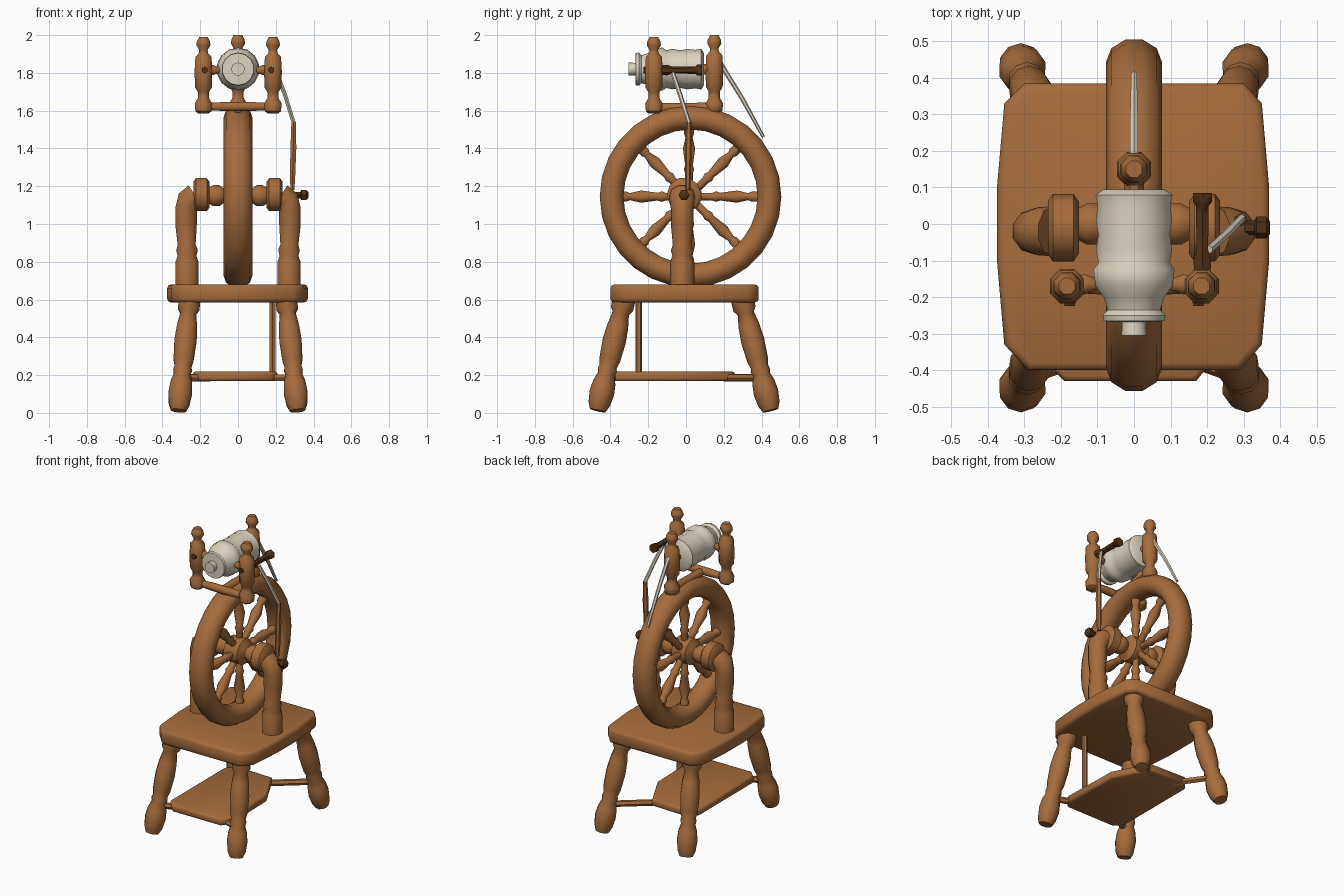
import bpy, bmesh, math
from mathutils import Vector, Matrix


def material(name, rgb):
    m = bpy.data.materials.new(name)
    m.diffuse_color = (*rgb, 1)
    return m


WOOD = material("warm_wood", (0.38, 0.15, 0.046))
WOOL = material("cream_wool", (0.72, 0.65, 0.52))
DARK = material("dark_wood", (0.085, 0.03, 0.007))


def finish(name, bm, mat, angle=45):
    bmesh.ops.recalc_face_normals(bm, faces=bm.faces)
    me = bpy.data.meshes.new(name)
    bm.to_mesh(me)
    bm.free()
    me.materials.append(mat)
    me.shade_smooth()
    me.set_sharp_from_angle(angle=math.radians(angle))
    ob = bpy.data.objects.new(name, me)
    bpy.context.collection.objects.link(ob)
    return ob


def tube(name, pts, radii, mat=WOOD, sides=10, angle=45):
    """Round sweep along a path with one radius per point."""
    pts = [Vector(p) for p in pts]
    bm = bmesh.new()
    rings = []
    for i, p in enumerate(pts):
        t = (pts[min(i + 1, len(pts) - 1)] - pts[max(i - 1, 0)]).normalized()
        ref = Vector((0, 1, 0)) if abs(t.y) < 0.8 else Vector((0, 0, 1))
        u = t.cross(ref).normalized()
        v = t.cross(u)
        rings.append([bm.verts.new(p + radii[i] * (u * math.cos(a) + v * math.sin(a)))
                      for a in (2 * math.pi * (k + 0.5) / sides for k in range(sides))])
    for a, b in zip(rings, rings[1:]):
        for k in range(sides):
            j = (k + 1) % sides
            bm.faces.new((a[k], a[j], b[j], b[k]))
    bm.faces.new(rings[0])
    bm.faces.new(rings[-1])
    return finish(name, bm, mat, angle)


def turned(name, a, b, profile, mat=WOOD, sides=10):
    """Turned piece from a to b; profile is (fraction, radius)."""
    a, b = Vector(a), Vector(b)
    return tube(name, [a.lerp(b, t) for t, r in profile], [r for t, r in profile], mat, sides)


def board(name, outline, z0, z1, bevel):
    bm = bmesh.new()
    f = bm.faces.new([bm.verts.new((x, y, z0)) for x, y in outline])
    top = bmesh.ops.extrude_face_region(bm, geom=[f])["geom"]
    bmesh.ops.translate(bm, vec=(0, 0, z1 - z0),
                        verts=[g for g in top if isinstance(g, bmesh.types.BMVert)])
    rim = [e for e in bm.edges if abs(e.verts[0].co.z - e.verts[1].co.z) < 1e-5]
    bmesh.ops.bevel(bm, geom=rim, offset=bevel, segments=2, profile=0.5, affect='EDGES')
    return finish(name, bm, WOOD, 50)


# Seat board with clipped corners
board("seat", [(-0.30, 0.385), (-0.355, 0.33), (-0.375, 0.1), (-0.375, -0.1), (-0.355, -0.33),
               (-0.29, -0.40), (0.29, -0.40), (0.35, -0.33), (0.37, -0.1), (0.37, 0.1),
               (0.35, 0.33), (0.30, 0.385)], 0.585, 0.68, 0.02)

# Splayed turned legs
LEG = [(0, 0.042), (0.06, 0.058), (0.16, 0.066), (0.25, 0.06), (0.32, 0.046), (0.36, 0.052),
       (0.39, 0.046), (0.45, 0.056), (0.62, 0.062), (0.75, 0.056), (0.86, 0.044),
       (0.9, 0.06), (1, 0.06)]
for sx, side in ((-1, "left"), (1, "right")):
    for y0, y1, end in ((-0.468, -0.325, "front"), (0.448, 0.295, "back")):
        turned(f"leg_{end}_{side}", (sx * 0.315, y0, 0.012), (sx * 0.255, y1, 0.61), LEG)

# Treadle board, its arms and its pull rod
board("treadle", [(-0.19, -0.43), (0.17, -0.43), (0.21, -0.38), (0.2, 0.02), (0.08, 0.25),
                  (-0.19, 0.26), (-0.24, 0.2), (-0.24, -0.38)], 0.168, 0.218, 0.014)
for name, a, b in (("back_right", (0.02, 0.18), (0.29, 0.40)), ("back_left", (-0.15, 0.2), (-0.29, 0.40)),
                   ("front_right", (0.15, -0.37), (0.29, -0.42)),
                   ("front_left", (-0.15, -0.37), (-0.29, -0.42))):
    tube(f"treadle_arm_{name}", [(*a, 0.185), (*b, 0.185)], [0.02, 0.02], sides=6)
tube("treadle_rod", [(0.183, -0.25, 0.19), (0.183, -0.25, 0.6)], [0.018, 0.018], sides=6)

# Wheel rim
CY, CZ = 0.024, 1.145
bm = bmesh.new()
N, M = 28, 10
vs = []
for i in range(N):
    a = 2 * math.pi * i / N
    for k in range(M):
        b = 2 * math.pi * (k + 0.5) / M
        r = 0.418 + 0.066 * math.cos(b)
        vs.append(bm.verts.new((0.077 * math.sin(b), CY + r * math.cos(a), CZ + r * math.sin(a))))
for i in range(N):
    for k in range(M):
        i2, k2 = (i + 1) % N, (k + 1) % M
        bm.faces.new((vs[i * M + k], vs[i2 * M + k], vs[i2 * M + k2], vs[i * M + k2]))
finish("wheel_rim", bm, WOOD, 50)

# Turned spokes
SPOKE = [(0, 0.022), (0.3, 0.022), (0.36, 0.03), (0.42, 0.022), (0.68, 0.035),
         (0.85, 0.02), (0.9, 0.028), (1, 0.028)]
for i in range(8):
    a = i * math.pi / 4
    d = Vector((0, math.cos(a), math.sin(a)))
    c = Vector((0, CY - 0.008, CZ))
    turned(f"spoke_{i + 1}", c + d * 0.02, c + d * 0.365, SPOKE, sides=8)

# Hub and axle
tube("hub", [(x, 0.0, CZ + 0.005) for x in (-0.16, -0.13, -0.1, -0.075, -0.05, 0.05, 0.075, 0.1, 0.13, 0.16)],
     [0.04, 0.058, 0.058, 0.04, 0.085, 0.085, 0.04, 0.058, 0.058, 0.04], sides=12)

# Bent wheel supports ending in collars
for s, side in ((-1, "left"), (1, "right")):
    path = [(0.27, 0.67), (0.27, 0.8), (0.27, 0.83), (0.27, 0.86), (0.272, 0.89), (0.275, 1.0),
            (0.275, 1.08), (0.262, 1.125), (0.225, 1.15)]
    tube(f"support_{side}", [(s * x, -0.02, z) for x, z in path],
         [0.064, 0.064, 0.052, 0.06, 0.05, 0.06, 0.06, 0.066, 0.068])
    tube(f"support_collar_{side}", [(s * x, -0.01, 1.155) for x in (0.235, 0.222, 0.165, 0.15)],
         [0.075, 0.092, 0.092, 0.07])

# Crank pin and connecting rod
tube("crank_pin", [(x, -0.01, 1.153) for x in (0.28, 0.33, 0.335, 0.362, 0.372)],
     [0.02, 0.02, 0.03, 0.03, 0.018], DARK, 6)
tube("connecting_rod", [(0.288, 0.01, 1.18), (0.289, 0.01, 1.25), (0.293, 0.012, 1.4), (0.295, 0.015, 1.54)],
     [0.012, 0.016, 0.018, 0.014], sides=6)

# Three finial posts around the bobbin
POST = [(0, 0.03), (0.03, 0.046), (0.13, 0.05), (0.2, 0.032), (0.28, 0.032), (0.34, 0.048),
        (0.55, 0.051), (0.74, 0.046), (0.79, 0.026), (0.83, 0.024), (0.89, 0.04),
        (0.94, 0.038), (1, 0.024)]
for name, x, y, z1 in (("front_left", -0.183, -0.17, 1.99), ("front_right", 0.185, -0.17, 1.99),
                       ("back", 0, 0.15, 2.0)):
    turned(f"bobbin_post_{name}", (x, y, 1.585), (x, y, z1), POST, sides=8)

# Base bars joining the posts
tube("base_crossbar", [(x, -0.17, 1.622) for x in (-0.17, -0.07, 0.07, 0.17)],
     [0.02, 0.026, 0.026, 0.02], sides=8)
tube("base_beam", [(0, -0.17, 1.615), (0, 0.15, 1.615)], [0.027, 0.03], sides=8)

# Wool-wound bobbin along y
BOBBIN = [(-0.305, 0.035), (-0.268, 0.033), (-0.266, 0.085), (-0.25, 0.088), (-0.235, 0.074), (-0.2, 0.085),
          (-0.17, 0.108), (-0.125, 0.114), (-0.105, 0.1), (-0.07, 0.107), (-0.03, 0.1),
          (0.01, 0.107), (0.05, 0.102), (0.08, 0.108), (0.095, 0.085)]
tube("bobbin", [(0, y, 1.82) for y, r in BOBBIN], [r for y, r in BOBBIN], WOOL, 14, 50)
tube("bobbin_spindle", [(0, 0.08, 1.82), (0, 0.16, 1.82)], [0.03, 0.03], sides=8)

# Side bearings and dark pegs on the front posts
for s, side in ((-1, "left"), (1, "right")):
    tube(f"bobbin_bearing_{side}", [(s * x, -0.165, 1.815) for x in (0.09, 0.115, 0.135, 0.17)],
         [0.015, 0.022, 0.03, 0.02], sides=8)
    tube(f"post_peg_{side}", [(s * 0.176, -0.2, 1.815), (s * 0.176, -0.225, 1.815)],
         [0.019, 0.017], DARK, 6)

# Dark tension handle
tube("tension_handle", [(0.187, y, 1.815) for y in (-0.13, -0.1, -0.07, 0.03, 0.05, 0.06, 0.085)],
     [0.026, 0.028, 0.018, 0.02, 0.02, 0.03, 0.03], DARK, 6)

# Yarn strands
tube("yarn_side", [(0.205, -0.07, 1.8), (0.25, -0.03, 1.68), (0.295, 0.016, 1.535)], [0.012] * 3, WOOL, 6)
tube("yarn_back", [(0, 0.17, 1.87), (0, 0.3, 1.66), (0, 0.41, 1.46)], [0.013, 0.012, 0.009], WOOL, 6)
